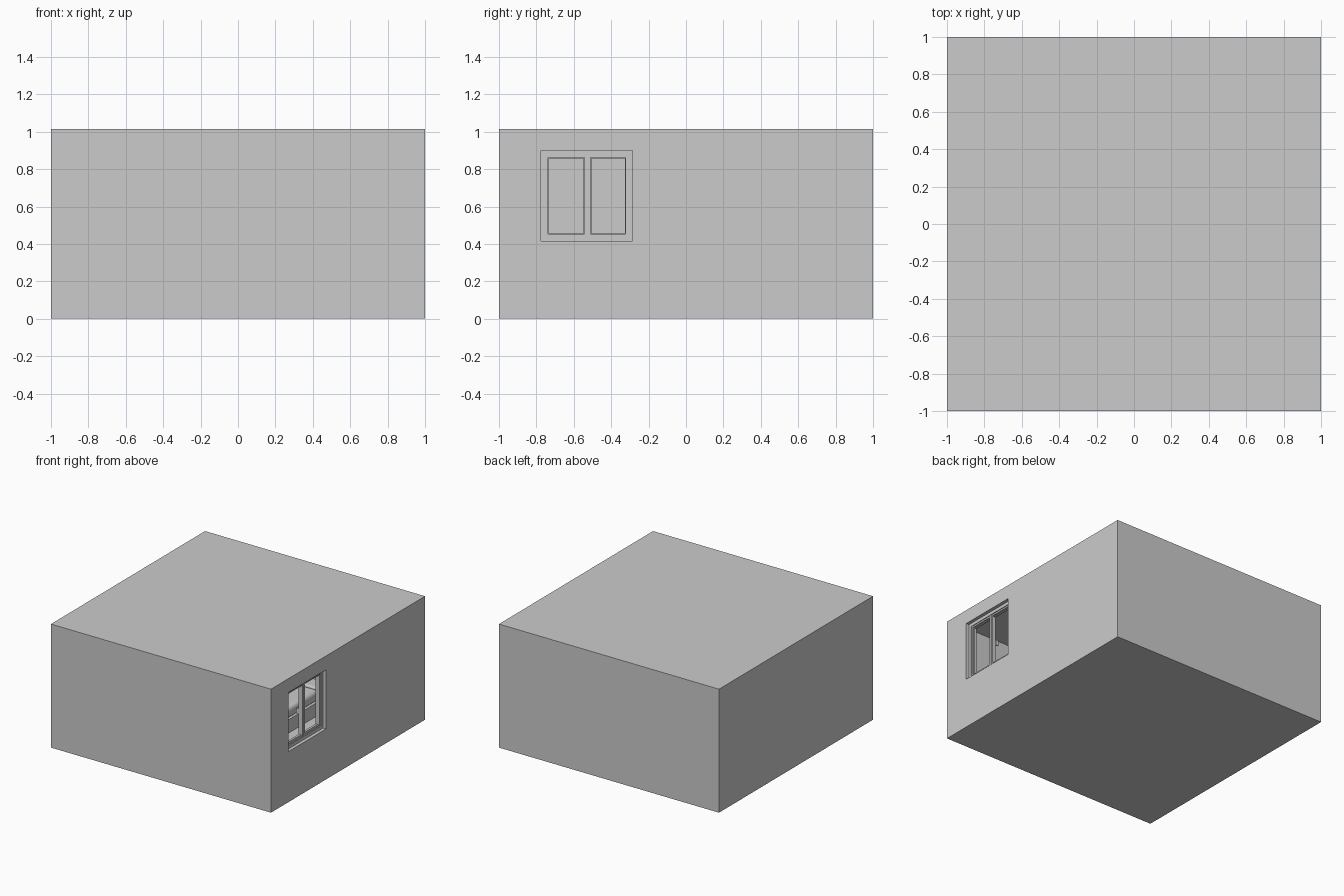
import bpy, math

if "Cube" in bpy.data.objects:
    bpy.data.objects.remove(bpy.data.objects["Cube"])

def box(name, x, y, z, bevel=0, segs=3):
    """Box from (min, max) ranges."""
    bpy.ops.mesh.primitive_cube_add(size=1)
    o = bpy.context.object
    o.name = name
    for v in o.data.vertices:
        v.co = [r[0] if c < 0 else r[1] for c, r in zip(v.co, (x, y, z))]
    if bevel:
        m = o.modifiers.new("bevel", 'BEVEL')
        m.width, m.segments = bevel, segs
        bpy.ops.object.shade_smooth_by_angle(angle=math.radians(40))
    return o

def cut(target, cutter):
    cutter.hide_render = True
    cutter.hide_set(True)
    m = target.modifiers.new("cut", 'BOOLEAN')
    m.operation, m.object, m.solver = 'DIFFERENCE', cutter, 'EXACT'

def frame(name, x, y, z, w):
    """Rectangular frame in the yz plane with bar width w."""
    pts = [(y[0], z[0]), (y[1], z[0]), (y[1], z[1]), (y[0], z[1])]
    inn = [(y[0]+w, z[0]+w), (y[1]-w, z[0]+w), (y[1]-w, z[1]-w), (y[0]+w, z[1]-w)]
    verts = [(xx, a, b) for xx in x for a, b in pts + inn]
    faces = []
    for i in range(4):
        j = (i + 1) % 4
        faces += [(8+i, 8+j, 12+j, 12+i), (i, 4+i, 4+j, j),
                  (i, j, 8+j, 8+i), (4+j, 4+i, 12+i, 12+j)]
    me = bpy.data.meshes.new(name)
    me.from_pydata(verts, [], faces)
    o = bpy.data.objects.new(name, me)
    bpy.context.collection.objects.link(o)
    return o

H, T = 1.015, 0.06
WY, WZ = (-0.775, -0.285), (0.415, 0.90)

# room shell with window opening
room = box("room_shell", (-1, 1), (-1, 1), (0, H))
cut(room, box("room_cutter", (-1+T, 1-T), (-1+T, 1-T), (0.03, H-0.03)))
cut(room, box("window_cutter", (0.8, 1.2), WY, WZ))

# window frame, two sashes, mullion and handles
frame("window_frame", (0.925, 0.972), WY, WZ, 0.026)
for side, y in (("left", (-0.749, -0.531)), ("right", (-0.522, -0.311))):
    frame("sash_" + side, (0.932, 0.965), y, (0.441, 0.874), 0.012)
    frame("sash_bead_" + side, (0.94, 0.955), (y[0]+0.01, y[1]-0.01), (0.451, 0.864), 0.006)
box("window_mullion", (0.928, 0.97), (-0.534, -0.518), (0.44, 0.876))
for i, y in enumerate((-0.543, -0.51)):
    box(f"window_handle_{i}", (0.91, 0.932), (y-0.004, y+0.004), (0.62, 0.665))
box("window_sill", (0.9, 0.94), (-0.79, -0.27), (0.40, 0.414))

# bed against the back wall
box("bed_base", (-0.34, 0.34), (0.02, 0.92), (0.03, 0.14))
box("mattress", (-0.33, 0.33), (0.03, 0.91), (0.14, 0.21), 0.02)
box("duvet", (-0.35, 0.35), (0.01, 0.62), (0.15, 0.245), 0.03)
box("duvet_fold", (-0.345, 0.345), (0.53, 0.66), (0.235, 0.265), 0.012)
box("headboard", (-0.36, 0.36), (0.91, 0.94), (0.03, 0.42), 0.01)
for i, x in enumerate((-0.165, 0.165)):
    box(f"pillow_{i}", (x-0.14, x+0.14), (0.70, 0.89), (0.21, 0.275), 0.03)
